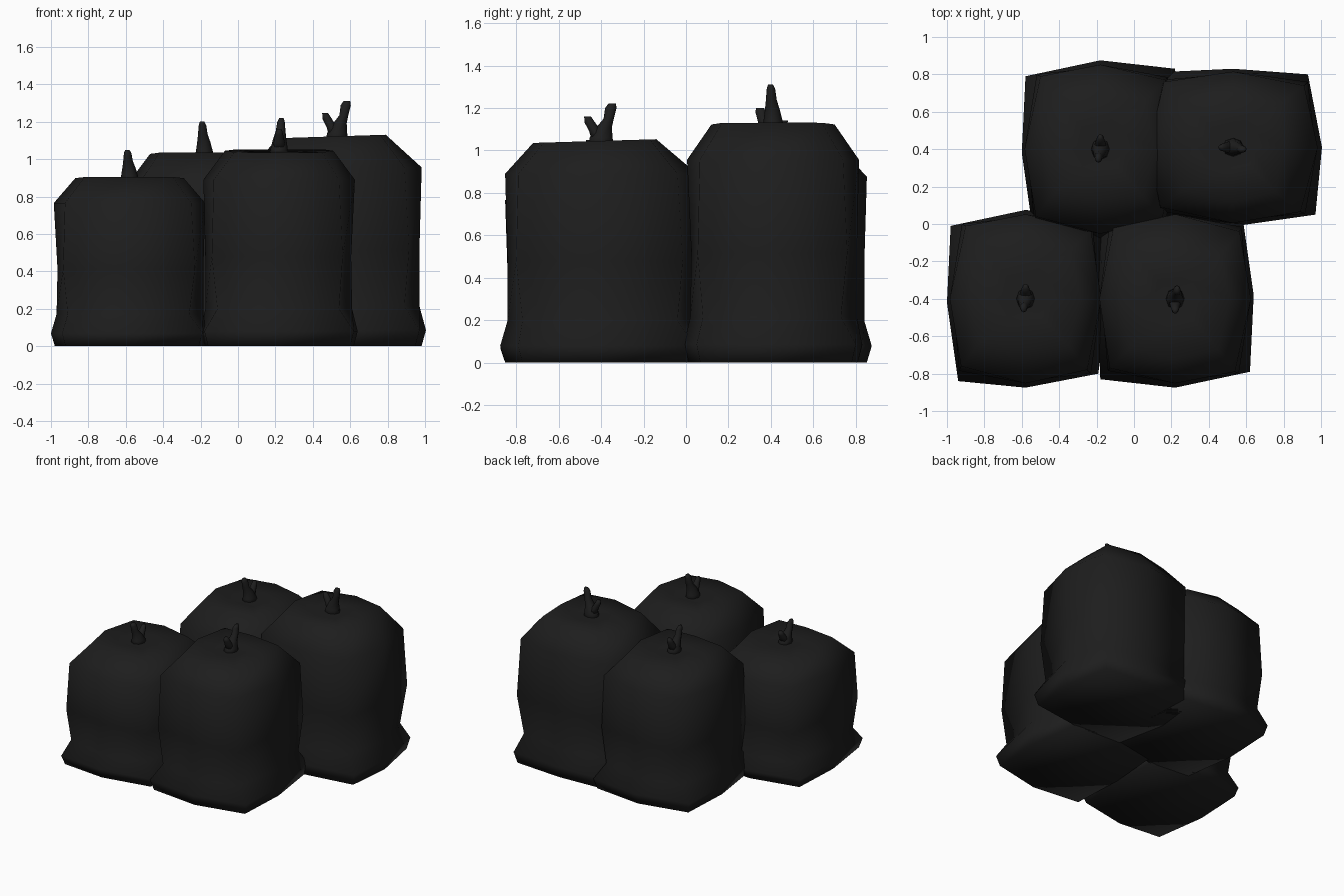
import bpy, bmesh, math
from mathutils import Vector

if "Cube" in bpy.data.objects:
    bpy.data.objects.remove(bpy.data.objects["Cube"])

black = bpy.data.materials.new("black_plastic")
black.diffuse_color = (0.0125, 0.0125, 0.0125, 1)
black.use_nodes = True
black.node_tree.nodes["Principled BSDF"].inputs["Base Color"].default_value = black.diffuse_color


def loft(bm, rings):
    """Skin a list of point rings and cap the bottom."""
    rows = [[bm.verts.new(p) for p in r] for r in rings]
    n = len(rows[0])
    for a, b in zip(rows, rows[1:]):
        for i in range(n):
            j = (i + 1) % n
            bm.faces.new((a[i], a[j], b[j], b[i]))
    bm.faces.new(rows[0][::-1])
    return rows[-1]


def tube(bm, path, sides=8):
    """Tapered horizontal rings: x, y, z, radius x, radius y."""
    rings = []
    for x, y, z, rx, ry in path:
        rings.append([(x + rx * math.cos(t), y + ry * math.sin(t), z)
                      for t in (2 * math.pi * i / sides for i in range(sides))])
    bm.faces.new(loft(bm, rings))


def make_object(name, bm, place):
    (x, y), turn, height = place
    bmesh.ops.recalc_face_normals(bm, faces=bm.faces)
    for f in bm.faces:
        f.smooth = True
    me = bpy.data.meshes.new(name)
    bm.to_mesh(me)
    bm.free()
    me.materials.append(black)
    ob = bpy.data.objects.new(name, me)
    ob.location = (x, y, 0)
    ob.rotation_euler.z = math.radians(turn)
    ob.scale.z = height
    bpy.context.collection.objects.link(ob)


# squarish outlines: four corners and four bulging mid-sides
BASE = [(-.40, -.43), (0, -.475), (.40, -.39), (.42, .02),
        (.36, .44), (0, .475), (-.39, .40), (-.42, 0)]
WAIST = [(-.33, -.37), (0, -.44), (.32, -.37), (.39, .01),
         (.33, .36), (0, .44), (-.32, .36), (-.395, 0)]
BODY = [(-.36, -.385), (0, -.44), (.34, -.40), (.385, .01),
        (.355, .385), (0, .44), (-.35, .40), (-.395, 0)]
SHOULDER = [(-.35, -.37), (0, -.452), (.32, -.39), (.405, 0),
            (.345, .36), (0, .452), (-.33, .38), (-.405, 0)]
TOP = [(-.24, -.26), (0, -.32), (.23, -.27), (.29, 0),
       (.24, .23), (0, .26), (-.23, .25), (-.29, 0)]


def ring(shape, z, s=1.0):
    return [(x * s, y * s, z) for x, y in shape]


def bag(name, place):
    bm = bmesh.new()
    # the top edge is a little higher toward the back
    crown = [(x, y, 1.045 + .03 * y) for x, y in TOP]
    top = loft(bm, [ring(BASE, 0, .95), ring(BASE, .08), ring(WAIST, .2),
                    ring(BODY, .48), ring(SHOULDER, .89),
                    crown, ring(TOP, 1.04, .4)])
    # gathered middle under the knot
    c = bm.verts.new(Vector((0, 0, 1.035)))
    for i in range(8):
        bm.faces.new((top[i], top[(i + 1) % 8], c))
    make_object(name, bm, place)


def knot(name, place):
    bm = bmesh.new()
    # tall ear with the tied neck, then the short ear
    tube(bm, [(0, 0, 1.01, .054, .062), (0, 0, 1.06, .045, .054),
              (.003, .015, 1.11, .035, .036), (.008, .036, 1.15, .026, .024),
              (.01, .046, 1.20, .020, .027), (.012, .052, 1.22, .012, .018)])
    tube(bm, [(0, -.01, 1.05, .035, .035), (0, -.028, 1.09, .03, .028),
              (0, -.052, 1.13, .022, .025), (0, -.064, 1.16, .014, .016)])
    make_object(name, bm, place)


# four bags: position, turn, height factor
for label, place in {
    "front_left": ((-.58, -.4), 180, .86),
    "front_right": ((.22, -.4), 0, 1.0),
    "back_left": ((-.18, .4), 180, .984),
    "back_right": ((.53, .41), -90, 1.074),
}.items():
    bag(label + "_bag", place)
    knot(label + "_knot", place)
